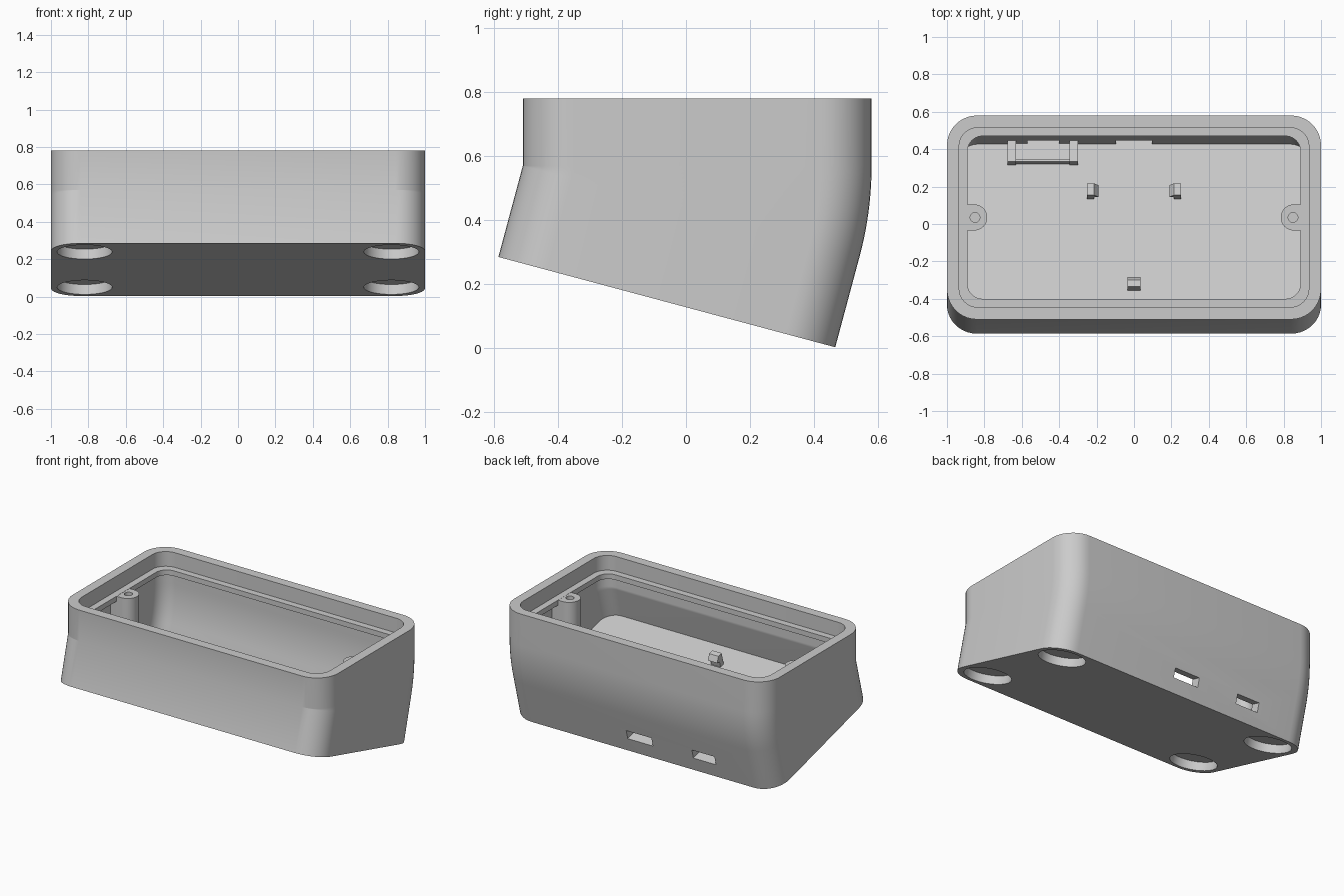
import bpy, bmesh
from math import sin, cos, pi, radians
from mathutils import Matrix, Vector

old = bpy.data.objects.get("Cube")
if old:
    bpy.data.objects.remove(old, do_unlink=True)

TILT = radians(15)
DEPTH, WALL, FLOOR, STEM = 1.09, 0.065, 0.09, 0.295
PIVOT = Vector((0, -0.51, 0.57))

grey = bpy.data.materials.new("plain_grey")
grey.use_nodes = True
grey.diffuse_color = (0.6, 0.6, 0.6, 1)
grey.node_tree.nodes["Principled BSDF"].inputs["Base Color"].default_value = (0.6, 0.6, 0.6, 1)


def frame(angle, offset=0):
    """Section plane swung about the front bend, then shifted along its normal."""
    return (Matrix.Translation(PIVOT) @ Matrix.Rotation(-angle, 4, 'X')
            @ Matrix.Translation((0, 0, offset)))


BASE = frame(TILT, -STEM)


def finish(name, bm, matrix=None):
    if matrix:
        bm.transform(matrix)
    bmesh.ops.remove_doubles(bm, verts=bm.verts, dist=0.0002)
    bmesh.ops.recalc_face_normals(bm, faces=bm.faces)
    mesh = bpy.data.meshes.new(name)
    bm.to_mesh(mesh)
    bm.free()
    mesh.materials.append(grey)
    obj = bpy.data.objects.new(name, mesh)
    bpy.context.collection.objects.link(obj)
    return obj


def box(name, lo, hi, matrix=None):
    bm = bmesh.new()
    lo, hi = Vector(lo), Vector(hi)
    size = hi - lo
    bmesh.ops.create_cube(bm, size=1, matrix=Matrix.Translation((lo + hi) / 2)
                          @ Matrix.Diagonal((*size, 1)))
    return finish(name, bm, matrix)


def cylinder(name, centre, radius, depth, matrix=None):
    bm = bmesh.new()
    bmesh.ops.create_cone(bm, cap_ends=True, segments=48, radius1=radius, radius2=radius,
                          depth=depth, matrix=Matrix.Translation(centre))
    return finish(name, bm, matrix)


def prism(name, outline, direction, matrix=None):
    bm = bmesh.new()
    face = bm.faces.new([bm.verts.new(p) for p in outline])
    ext = bmesh.ops.extrude_face_region(bm, geom=[face], use_keep_orig=True)
    moved = [v for v in ext["geom"] if isinstance(v, bmesh.types.BMVert)]
    bmesh.ops.translate(bm, verts=moved, vec=direction)
    return finish(name, bm, matrix)


def cut(obj, cutter):
    mod = obj.modifiers.new("cut", 'BOOLEAN')
    mod.operation, mod.solver, mod.object = 'DIFFERENCE', 'EXACT', cutter
    cutter.hide_render = True
    activate(obj)
    bpy.ops.object.modifier_apply(modifier=mod.name)
    bpy.data.objects.remove(cutter, do_unlink=True)


def activate(obj):
    bpy.ops.object.select_all(action='DESELECT')
    obj.select_set(True)
    bpy.context.view_layer.objects.active = obj


def smooth(obj):
    activate(obj)
    bpy.ops.object.shade_smooth_by_angle(angle=radians(30))


def section(inset, radius, steps=10):
    """Rounded rectangle, front edge at v = 0."""
    hx, hy = 1 - inset - radius, DEPTH / 2 - inset - radius
    pts = []
    for q, (sx, sy) in enumerate([(1, 1), (-1, 1), (-1, -1), (1, -1)]):
        for i in range(steps + 1):
            a = (q + i / steps) * pi / 2
            pts.append(Vector((sx * hx + radius * cos(a),
                               DEPTH / 2 + sy * hy + radius * sin(a), 0)))
    return pts


# Case shell: up the outside, over the rim and ledge, down the inside
bends = [TILT * (1 - i / 10) for i in range(11)]
OUT, IN, LIP = (0, 0.16), (WALL, 0.1), (0.11, 0.08)
LEDGE = 0.11
stations = [(OUT, TILT, -STEM)] + [(OUT, a, 0) for a in bends] + [(OUT, 0, 0.21)]
stations += [(IN, 0, 0.21), (IN, 0, LEDGE), (LIP, 0, LEDGE), (LIP, 0, 0.075), (IN, 0, 0.075)]
stations += [(IN, a, 0) for a in reversed(bends)] + [(IN, TILT, FLOOR - STEM)]
bm = bmesh.new()
rings = [[bm.verts.new(frame(a, d) @ p) for p in section(*shape)] for shape, a, d in stations]
for low, high in zip(rings, rings[1:]):
    n = len(low)
    for i in range(n):
        bm.faces.new((low[i], low[(i + 1) % n], high[(i + 1) % n], high[i]))
bm.faces.new(rings[0])
bm.faces.new(rings[-1])
case = finish("case_shell", bm)

# Round foot pockets in the underside
for x in (-0.82, 0.82):
    for v in (0.18, DEPTH - 0.18):
        cut(case, cylinder("foot_cutter", (x, v, 0), 0.147, 0.11, BASE))

# Cable openings through the back wall
for x, half in ((0, 0.095), (-0.485, 0.085)):
    cut(case, box("port_cutter", (x - half, DEPTH - 0.1, 0.097),
                  (x + half, DEPTH + 0.1, 0.16), BASE))
smooth(case)

# Screw bosses against the side walls
for side, label in ((1, "left"), (-1, "right")):
    arc = [pi / 2 + pi * i / 24 for i in range(25)]
    outline = [(side * 0.94, 0.105, 0.18)]
    outline += [(side * (0.855 + 0.07 * cos(a)), 0.035 + 0.07 * sin(a), 0.18) for a in arc]
    outline += [(side * 0.94, -0.035, 0.18)]
    top = PIVOT.z + LEDGE - 0.001
    boss = prism(label + "_screw_boss", outline, (0, 0, top - 0.18))
    cut(boss, cylinder("screw_cutter", (side * 0.85, 0.035, top), 0.026, 0.4))
    smooth(boss)

# Board holder behind the side opening
n0 = FLOOR - 0.005
box("holder_base", (-0.64, 0.915, n0), (-0.34, DEPTH - WALL, FLOOR + 0.012), BASE)
box("holder_front_bar", (-0.64, 0.915, n0), (-0.34, 0.93, FLOOR + 0.05), BASE)
for x in (-0.675, -0.345):
    box("holder_rail", (x, 0.91, n0), (x + 0.045, DEPTH - WALL + 0.005, FLOOR + 0.07), BASE)

# Snap clips on the floor, hooks facing the middle
hook = [(0, -0.01), (0.035, -0.01), (0.035, 0.04), (0.06, 0.05), (0.035, 0.085), (0, 0.085)]
for side, label in ((1, "left"), (-1, "right")):
    prism(label + "_clip", [(side * (0.25 - u), 0.72, FLOOR + h) for u, h in hook],
          (0, 0.065, 0), BASE)
prism("front_clip", [(-0.035, 0.215 + u, FLOOR + h) for u, h in hook], (0.07, 0, 0), BASE)
